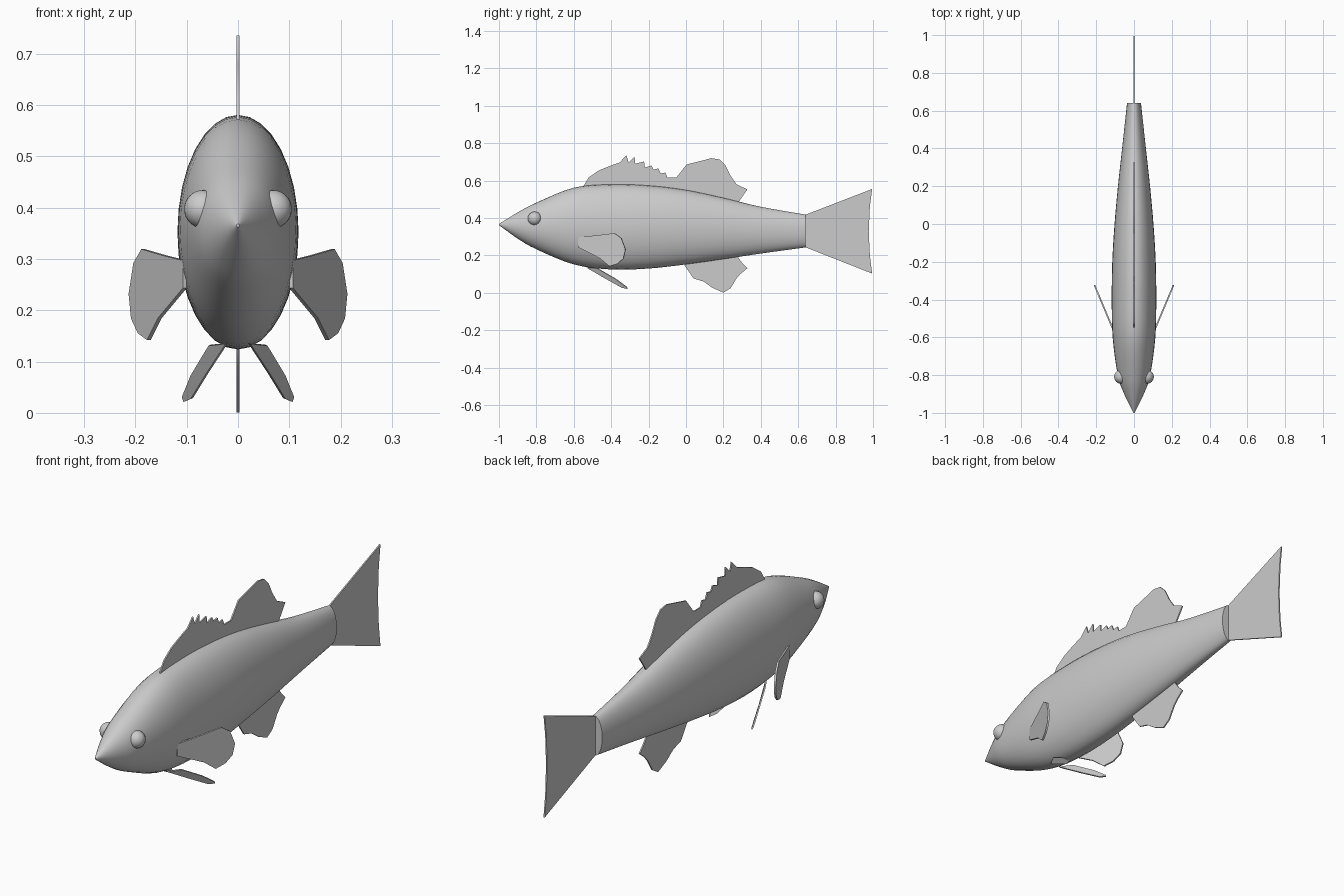
import bpy
import bmesh
import math
from mathutils import Vector

default_cube = bpy.data.objects.get("Cube")
if default_cube:
    bpy.data.objects.remove(default_cube, do_unlink=True)

SKIN = (0.6, 0.6, 0.6, 1.0)
skin = bpy.data.materials.new("grey skin")
skin.use_nodes = True
skin.diffuse_color = SKIN
skin.node_tree.nodes["Principled BSDF"].inputs["Base Color"].default_value = SKIN


def finish(name, bm, smooth_angle=40):
    """Turn a bmesh into a shaded, coloured object."""
    bmesh.ops.recalc_face_normals(bm, faces=bm.faces[:])
    mesh = bpy.data.meshes.new(name)
    bm.to_mesh(mesh)
    bm.free()
    mesh.materials.append(skin)
    obj = bpy.data.objects.new(name, mesh)
    bpy.context.collection.objects.link(obj)
    bpy.ops.object.select_all(action="DESELECT")
    obj.select_set(True)
    bpy.context.view_layer.objects.active = obj
    bpy.ops.object.shade_smooth_by_angle(angle=math.radians(smooth_angle))
    return obj


def fin(name, outline, thickness=0.006):
    """Thin slab with the given 3D outline, centred on its plane."""
    bm = bmesh.new()
    face = bm.faces.new([bm.verts.new(p) for p in outline])
    bm.normal_update()
    step = face.normal * thickness
    grown = bmesh.ops.extrude_face_region(bm, geom=[face], use_keep_orig=True)
    moved = [v for v in grown["geom"] if isinstance(v, bmesh.types.BMVert)]
    bmesh.ops.translate(bm, vec=step, verts=moved)
    bmesh.ops.translate(bm, vec=-step / 2, verts=bm.verts[:])
    return finish(name, bm)


def middle_fin(name, profile):
    return fin(name, [(0, y, z) for y, z in profile])


def spline(points, steps):
    """Smooth curve through the points (Catmull-Rom)."""
    pts = [Vector(p) for p in points]
    pts = [2 * pts[0] - pts[1]] + pts + [2 * pts[-1] - pts[-2]]
    curve = []
    for a, b, c, d in zip(pts, pts[1:], pts[2:], pts[3:]):
        for i in range(steps):
            t = i / steps
            curve.append(b + (c - a) * (t / 2)
                         + (2 * a - 5 * b + 4 * c - d) * (t * t / 2)
                         + (3 * b - a - 3 * c + d) * (t ** 3 / 2))
    return curve + [pts[-2]]


# Body: oval rings lofted from the nose to the tail root
# each station is y, top z, bottom z, half width
stations = [
    (-1, .368, .362, .003), (-.9, .43, .29, .052), (-.8, .482, .233, .086),
    (-.6, .562, .152, .113), (-.4, .58, .125, .118), (-.2, .574, .13, .115),
    (0, .55, .152, .103), (.2, .508, .18, .085), (.4, .46, .21, .063),
    (.64, .418, .243, .037),
]
SIDES = 32
bm = bmesh.new()
rings = []
for y, top, bottom, half in [(s[0], s[1], s[2], s[3]) for s in
                             spline(stations, 4)]:
    middle, height = (top + bottom) / 2, (top - bottom) / 2
    angles = [math.tau * i / SIDES for i in range(SIDES)]
    rings.append([bm.verts.new((half * math.cos(a), y,
                                middle + height * math.sin(a)))
                  for a in angles])
for near, far in zip(rings, rings[1:]):
    for i in range(SIDES):
        j = (i + 1) % SIDES
        bm.faces.new((near[i], near[j], far[j], far[i]))
bm.faces.new(rings[0])
bm.faces.new(rings[-1])
finish("body", bm)

# Tail fin with a hollowed rear edge
middle_fin("tail_fin", [
    (.62, .415), (.64, .418), (.995, .555), (.983, .46), (.977, .33),
    (.983, .2), (.995, .103), (.64, .243), (.62, .245)])

# Spiny front fin on the back: rising edge, then a row of spikes
spikes = [
    (-.318, .735), (-.307, .697), (-.275, .729), (-.272, .69),
    (-.224, .702), (-.22, .67), (-.184, .681), (-.173, .659),
    (-.147, .665), (-.136, .638), (-.11, .643), (-.1, .617), (-.05, .617)]
middle_fin("front_back_fin", [
    (-.5, .53), (-.553, .563), (-.52, .617), (-.467, .654),
    (-.408, .678), (-.355, .697)] + spikes + [(-.075, .58), (-.1, .53)])

# Soft rear fin on the back
middle_fin("rear_back_fin", [
    (-.104, .56), (-.056, .611), (.003, .686), (.07, .703), (.136, .72),
    (.179, .713), (.211, .681), (.238, .627), (.27, .58), (.328, .553),
    (.28, .483), (.25, .45), (0, .5)])

# Fin under the rear belly
middle_fin("belly_fin", [
    (0, .19), (-.008, .147), (.04, .077), (.093, .061), (.141, .027),
    (.2, .001), (.238, .024), (.27, .077), (.29, .1), (.328, .131),
    (.3, .16), (.275, .195), (.2, .22)])

# Paired parts, mirrored across the middle
side_profile = [
    (-.575, .297), (-.48, .307), (-.382, .319), (-.345, .292),
    (-.323, .232), (-.334, .184), (-.366, .155), (-.408, .142),
    (-.46, .185), (-.575, .243)]
lower_outline = [
    (.022, -.53, .135), (.055, -.475, .132), (.09, -.375, .074),
    (.107, -.318, .032), (.104, -.312, .022), (.09, -.342, .028),
    (.06, -.43, .077)]
for label, side in (("left", 1), ("right", -1)):
    # side fin swept outward toward the rear
    fin(label + "_side_fin",
        [(side * (.11 + .42 * (y + .56)), y, z) for y, z in side_profile],
        .008)

    # small lower fin splayed down and back
    fin(label + "_lower_fin", [(side * x, y, z) for x, y, z in lower_outline])

    # round eye half sunk into the head
    bm = bmesh.new()
    bmesh.ops.create_uvsphere(bm, u_segments=24, v_segments=16, radius=.037)
    bmesh.ops.translate(bm, vec=(side * .068, -.809, .397), verts=bm.verts[:])
    finish(label + "_eye", bm)
